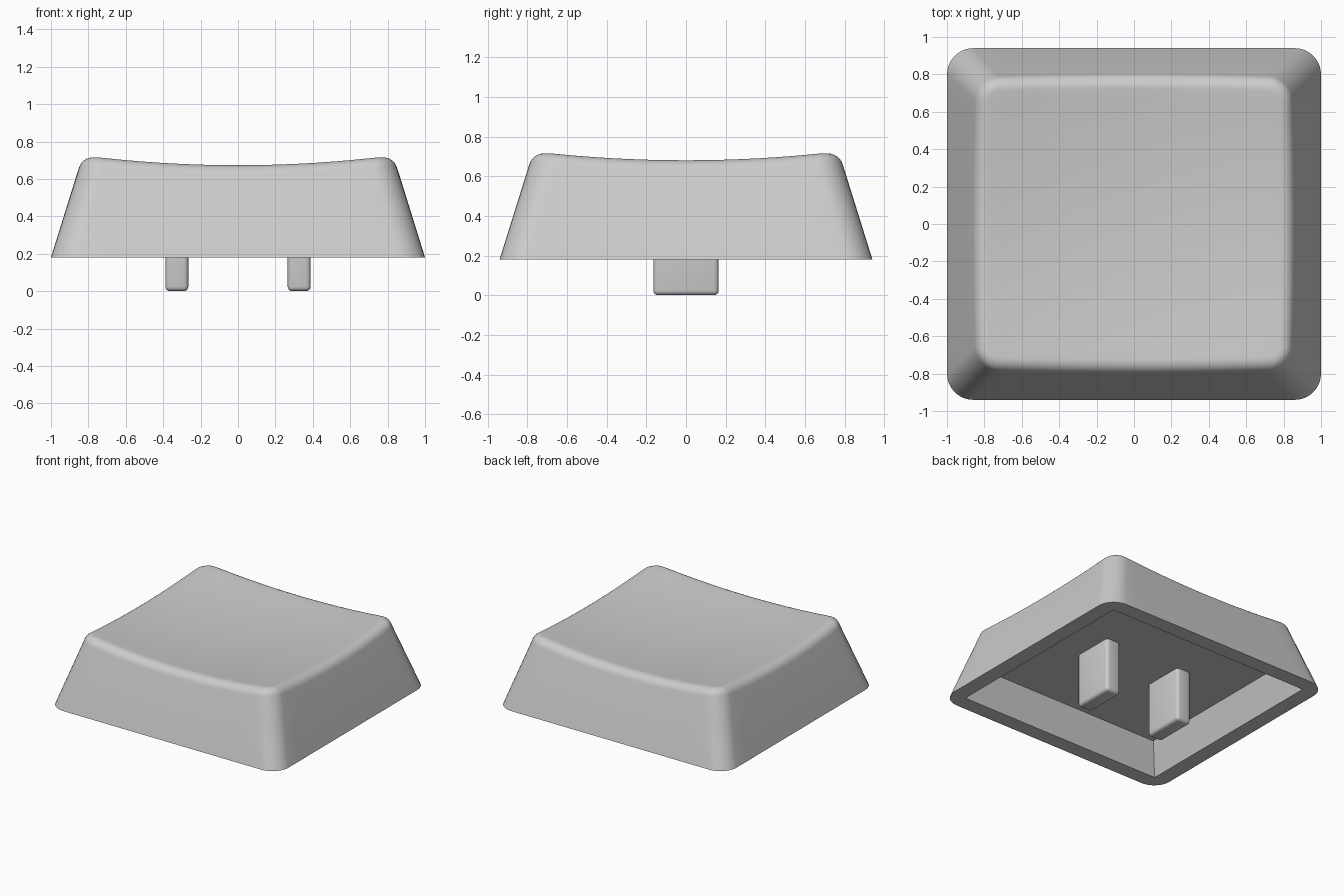
import bpy, bmesh, math

if "Cube" in bpy.data.objects:
    bpy.data.objects.remove(bpy.data.objects["Cube"])

grey = bpy.data.materials.new("light_grey")
grey.diffuse_color = (0.6, 0.6, 0.6, 1)
grey.use_nodes = True
grey.node_tree.nodes["Principled BSDF"].inputs["Base Color"].default_value = grey.diffuse_color

BASE_Z, CEILING_Z = 0.18, 0.42
SLOPE = 0.3125           # how far the walls lean in per unit of height
FILLET = 0.085           # rounding of the top edge


def dish(x, y):
    """Height of the scooped top."""
    return 0.632 + 0.078 * (x * x + y * y)


def outline(hx, hy, r, arc=8, side=14):
    """Rounded rectangle, counter-clockwise, always the same point count."""
    corners = []
    for q, (sx, sy) in enumerate([(1, 1), (-1, 1), (-1, -1), (1, -1)]):
        cx, cy = sx * (hx - r), sy * (hy - r)
        angles = [math.pi / 2 * (q + i / arc) for i in range(arc + 1)]
        corners.append([(cx + r * math.cos(a), cy + r * math.sin(a)) for a in angles])
    pts = []
    for q in range(4):
        pts += corners[q]
        (ax, ay), (bx, by) = corners[q][-1], corners[(q + 1) % 4][0]
        pts += [(ax + (bx - ax) * i / side, ay + (by - ay) * i / side)
                for i in range(1, side)]
    return pts


def finish(name, bm):
    bmesh.ops.remove_doubles(bm, verts=bm.verts, dist=1e-5)
    bmesh.ops.recalc_face_normals(bm, faces=bm.faces)
    mesh = bpy.data.meshes.new(name)
    bm.to_mesh(mesh)
    bm.free()
    mesh.materials.append(grey)
    obj = bpy.data.objects.new(name, mesh)
    bpy.context.collection.objects.link(obj)
    bpy.ops.object.select_all(action='DESELECT')
    obj.select_set(True)
    bpy.context.view_layer.objects.active = obj
    bpy.ops.object.shade_smooth_by_angle(angle=math.radians(30))
    return obj


# Key cap: stacked rings from the cavity ceiling, round the rim, up to the dish
rings = []
lean = SLOPE * (CEILING_Z - BASE_Z)
rings.append([(x, y, CEILING_Z) for x, y in outline(0.88 - lean, 0.82 - lean, 0)])
rings.append([(x, y, BASE_Z) for x, y in outline(0.88, 0.82, 0)])
rings.append([(x, y, BASE_Z) for x, y in outline(1.0, 0.94, 0.14)])

# Rounded top edge, following the dish and spreading where the dish dips
wall = math.atan(SLOPE)
tangent = FILLET * math.tan((math.pi / 2 - wall) / 2)
for i in range(9):
    a = wall + (math.pi / 2 - wall) * i / 8
    inset = tangent - FILLET * math.cos(a)
    drop = FILLET * (math.sin(a) - 1)
    ring = []
    for x, y in outline(0.831 - inset, 0.771 - inset, 0.11 - inset):
        s = 1 + (0.72 - dish(x, y)) * SLOPE / 0.8
        ring.append((x * s, y * s, dish(x * s, y * s) + drop))
    rings.append(ring)

# Dished surface, shrinking toward the middle
edge = rings[-1]
for i in range(1, 12):
    s = 1 - i / 12
    rings.append([(x * s, y * s, dish(x * s, y * s)) for x, y, z in edge])

bm = bmesh.new()
loops = [[bm.verts.new(p) for p in ring] for ring in rings]
n = len(edge)
for low, high in zip(loops, loops[1:]):
    for i in range(n):
        j = (i + 1) % n
        bm.faces.new((low[i], low[j], high[j], high[i]))
centre = bm.verts.new((0, 0, dish(0, 0)))
for i in range(n):
    bm.faces.new((loops[-1][i], loops[-1][(i + 1) % n], centre))
bm.faces.new(loops[0])
finish("key_cap", bm)

# Two mounting prongs under the cap
for side, name in ((-1, "left_prong"), (1, "right_prong")):
    bm = bmesh.new()
    bmesh.ops.create_cube(bm, size=1)
    top = CEILING_Z + 0.03
    for v in bm.verts:
        v.co = (side * 0.327 + v.co.x * 0.123, v.co.y * 0.33, (v.co.z + 0.5) * top)
    bmesh.ops.bevel(bm, geom=bm.edges[:], offset=0.024, segments=4,
                    profile=0.5, affect='EDGES')
    finish(name, bm)
